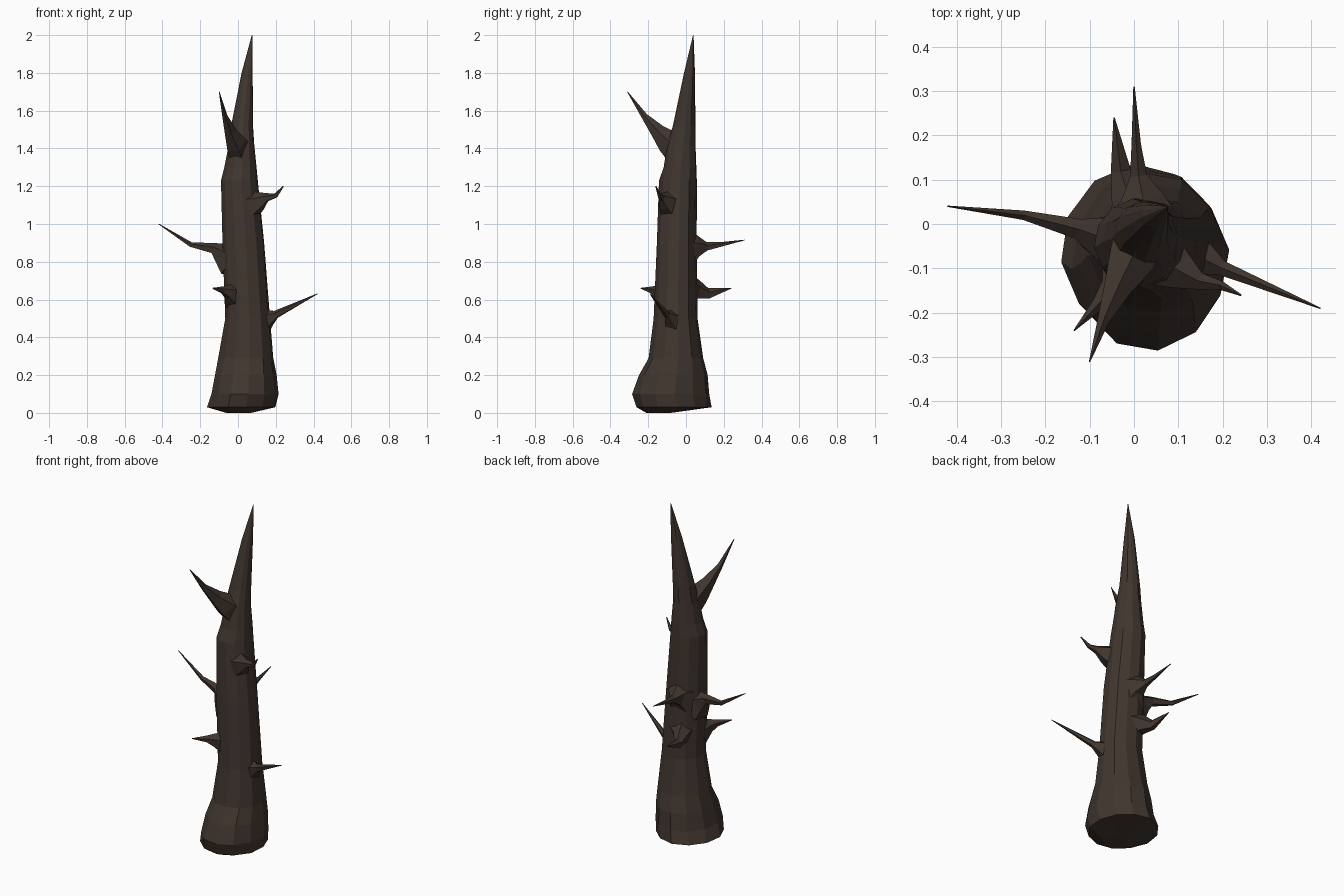
import bpy, bmesh, math, random
from mathutils import Vector

random.seed(4)
cube = bpy.data.objects.get("Cube")
if cube:
    bpy.data.objects.remove(cube)

bark = bpy.data.materials.new("dark_bark")
bark.use_nodes = True
color = (0.052, 0.036, 0.028, 1)
bark.diffuse_color = color
bsdf = bark.node_tree.nodes["Principled BSDF"]
bsdf.inputs["Base Color"].default_value = color
bsdf.inputs["Roughness"].default_value = 0.9


def loft(name, rings):
    """Skin a list of equal rings of points into a closed, flat shaded part."""
    bm = bmesh.new()
    rows = [[bm.verts.new(p) for p in ring] for ring in rings]
    n = len(rows[0])
    for low, high in zip(rows, rows[1:]):
        for i in range(n):
            j = (i + 1) % n
            bm.faces.new((low[i], low[j], high[j], high[i]))
    bm.faces.new(rows[0][::-1])
    bm.faces.new(rows[-1])
    bmesh.ops.recalc_face_normals(bm, faces=bm.faces)
    mesh = bpy.data.meshes.new(name)
    bm.to_mesh(mesh)
    bm.free()
    mesh.materials.append(bark)
    obj = bpy.data.objects.new(name, mesh)
    bpy.context.collection.objects.link(obj)
    return obj


def trunk_ring(z, x0, x1, y0, y1, sides=12):
    """Level ring that fills the given extents, slightly uneven."""
    ring = []
    for i in range(sides):
        a = math.tau * (i + 0.2) / sides
        r = random.uniform(0.98, 1.04)
        ring.append(((x0 + x1) / 2 + (x1 - x0) / 2 * r * math.cos(a),
                     (y0 + y1) / 2 + (y1 - y0) / 2 * r * math.sin(a), z))
    return ring


def branch(name, points, radii, sides=5):
    """Tapered thorn swept along a bent path."""
    pts = [Vector(p) for p in points]
    rings = []
    for k, (p, r) in enumerate(zip(pts, radii)):
        d = (pts[min(k + 1, len(pts) - 1)] - pts[max(k - 1, 0)]).normalized()
        side = d.cross(Vector((0, 0, 1))).normalized()
        up = side.cross(d)
        rings.append([p + r * (math.cos(t) * side * 0.8 + math.sin(t) * up)
                      for t in (math.tau * (i + 0.25) / sides for i in range(sides))])
    loft(name, rings)


# Trunk: height, then x and y extents, from the domed foot to the splintered tip
sections = [
    (0.0, -0.06, 0.07, -0.21, -0.08),
    (0.03, -0.16, 0.20, -0.26, 0.13),
    (0.10, -0.14, 0.21, -0.28, 0.12),
    (0.20, -0.12, 0.20, -0.25, 0.11),
    (0.29, -0.10, 0.19, -0.20, 0.09),
    (0.50, -0.07, 0.17, -0.17, 0.06),
    (0.90, -0.08, 0.14, -0.155, 0.055),
    (1.23, -0.09, 0.105, -0.14, 0.055),
    (1.30, -0.07, 0.10, -0.12, 0.055),
    (1.42, -0.05, 0.085, -0.10, 0.05),
    (1.52, -0.035, 0.08, -0.07, 0.05),
    (1.80, 0.02, 0.078, -0.01, 0.048),
    (2.0, 0.073, 0.076, 0.037, 0.04),
]
loft("trunk", [trunk_ring(*s) for s in sections])

# Thorny branches, each flared where it leaves the trunk
branch("lower_left_branch",
       [(0.11, -0.06, 0.48), (0.16, -0.08, 0.50), (0.20, -0.10, 0.52), (0.42, -0.19, 0.63)],
       [0.10, 0.05, 0.022, 0.002])
branch("right_branch",
       [(-0.03, -0.04, 0.80), (-0.08, -0.03, 0.84), (-0.13, -0.01, 0.87),
        (-0.25, 0.02, 0.89), (-0.42, 0.04, 1.0)],
       [0.10, 0.065, 0.03, 0.014, 0.002])
branch("upper_front_branch",
       [(0.01, -0.04, 1.38), (-0.01, -0.09, 1.43), (-0.04, -0.15, 1.49),
        (-0.07, -0.22, 1.57), (-0.10, -0.31, 1.70)],
       [0.08, 0.07, 0.042, 0.018, 0.002])
branch("upper_left_branch",
       [(0.06, -0.08, 1.10), (0.11, -0.11, 1.12), (0.15, -0.13, 1.14),
        (0.20, -0.14, 1.15), (0.24, -0.16, 1.20)],
       [0.09, 0.055, 0.025, 0.013, 0.003])
branch("front_thorn",
       [(-0.02, -0.10, 0.62), (-0.05, -0.15, 0.64), (-0.08, -0.18, 0.65), (-0.135, -0.24, 0.66)],
       [0.08, 0.04, 0.02, 0.002])
branch("upper_back_branch",
       [(0.02, 0.02, 0.87), (0.02, 0.06, 0.88), (0.01, 0.11, 0.88),
        (0.005, 0.18, 0.89), (0.0, 0.31, 0.915)],
       [0.11, 0.065, 0.025, 0.014, 0.002])
branch("lower_back_branch",
       [(0.01, 0.02, 0.65), (-0.01, 0.06, 0.65), (-0.03, 0.12, 0.63), (-0.045, 0.24, 0.66)],
       [0.09, 0.055, 0.03, 0.002])
